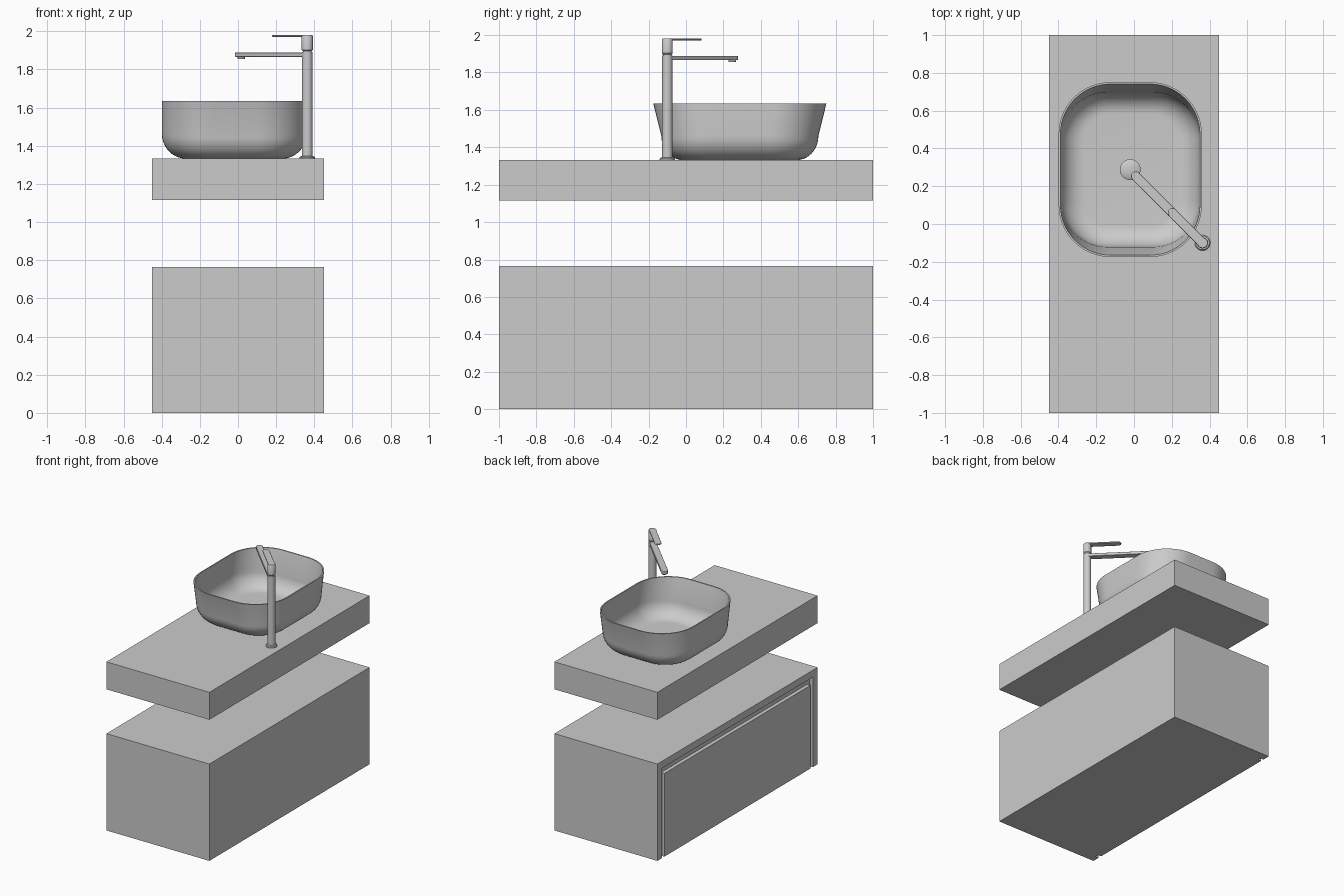
import bpy, bmesh, math
from mathutils import Vector

if "Cube" in bpy.data.objects:
    bpy.data.objects.remove(bpy.data.objects["Cube"])


def make(name, bm, smooth=False):
    bmesh.ops.recalc_face_normals(bm, faces=bm.faces)
    me = bpy.data.meshes.new(name)
    bm.to_mesh(me)
    bm.free()
    ob = bpy.data.objects.new(name, me)
    bpy.context.collection.objects.link(ob)
    if smooth:
        bpy.ops.object.select_all(action='DESELECT')
        ob.select_set(True)
        bpy.context.view_layer.objects.active = ob
        bpy.ops.object.shade_smooth_by_angle(angle=math.radians(35))
    return ob


def prism(name, pts, offset, smooth=False):
    """Extrude a closed 3D outline along offset."""
    bm = bmesh.new()
    f = bm.faces.new([bm.verts.new(p) for p in pts])
    ext = bmesh.ops.extrude_face_region(bm, geom=[f], use_keep_orig=True)
    vs = [g for g in ext['geom'] if isinstance(g, bmesh.types.BMVert)]
    bmesh.ops.translate(bm, verts=vs, vec=offset)
    return make(name, bm, smooth)


def box(name, hx, hy, z0, z1):
    return prism(name, [(-hx, -hy, z0), (hx, -hy, z0), (hx, hy, z0), (-hx, hy, z0)], (0, 0, z1 - z0))


def loft(name, rings):
    """Skin a list of equal closed rings, capping both ends."""
    bm = bmesh.new()
    vr = [[bm.verts.new(p) for p in r] for r in rings]
    n = len(vr[0])
    for a, b in zip(vr, vr[1:]):
        for i in range(n):
            j = (i + 1) % n
            bm.faces.new((a[i], a[j], b[j], b[i]))
    bm.faces.new(vr[0])
    bm.faces.new(vr[-1])
    return make(name, bm, True)


def turned(name, cx, cy, profile, n=40):
    return loft(name, [[(cx + r * math.cos(2 * math.pi * i / n), cy + r * math.sin(2 * math.pi * i / n), z)
                        for i in range(n)] for r, z in profile])


# Cabinet with a reveal groove around the drawer front on the -x side
cabinet = box("cabinet", 0.45, 1.0, 0, 0.765)
a, b, zt, zp = 0.94, 0.912, 0.71, 0.657
outline = [(-a, -0.1), (-a, zt), (a, zt), (a, -0.1), (b, -0.1), (b, zp), (-b, zp), (-b, -0.1)]
cutter = prism("groove_cutter", [(-0.5, y, z) for y, z in outline], (0.08, 0, 0))
cutter.hide_render = True
mod = cabinet.modifiers.new("groove", 'BOOLEAN')
mod.operation = 'DIFFERENCE'
mod.solver = 'EXACT'
mod.object = cutter
bpy.context.view_layer.objects.active = cabinet
bpy.ops.object.modifier_apply(modifier=mod.name)
bpy.data.objects.remove(cutter)

# Floating countertop
box("countertop", 0.45, 1.0, 1.115, 1.332)

# Vessel basin: rounded-rectangle loft, up the outside and down the inside
BX, BY = -0.02, 0.288


def ring(hx, hy, r, z, n=14):
    pts = []
    for k, (sx, sy) in enumerate([(1, 1), (-1, 1), (-1, -1), (1, -1)]):
        for i in range(n + 1):
            t = math.pi / 2 * (k + i / n)
            pts.append((BX + sx * (hx - r) + r * math.cos(t), BY + sy * (hy - r) + r * math.sin(t), z))
    return pts


def shell(inset, floor):
    rings, fillet = [], 0.13
    for i in range(11):
        t = math.pi / 2 * i / 10
        k = math.sin(t)
        z = floor + fillet * (1 - math.cos(t))
        rings.append(ring(0.25 + 0.129 * k - inset, 0.305 + 0.115 * k - inset, 0.14 + 0.12 * k - inset, z))
    rings.append(ring(0.379 - inset, 0.463 - inset, 0.275 - inset, 1.635))
    return rings


loft("basin", shell(0, 1.332) + shell(0.01, 1.345)[::-1])
turned("drain_cover", BX, BY, [(0.04, 1.34), (0.055, 1.355), (0.055, 1.362), (0.045, 1.368), (0.02, 1.372), (0.005, 1.373)])

# Tall tap: flanged column, capped by a lever body
TX, TY = 0.363, -0.1
turned("tap_column", TX, TY, [(0.041, 1.332), (0.041, 1.338), (0.036, 1.344), (0.028, 1.346), (0.028, 1.892)])
turned("tap_cap", TX, TY, [(0.023, 1.89), (0.023, 1.896), (0.029, 1.903), (0.029, 1.976), (0.026, 1.981)])


def bar(name, start, length, half, z0, z1, n=12):
    """Flat bar with a rounded tip running diagonally over the basin."""
    d, s = Vector((-1, 1, 0)).normalized(), Vector((1, 1, 0)).normalized()
    o = Vector((TX, TY, z0))
    pts = [o + d * start + s * half]
    for i in range(n + 1):
        t = math.pi * i / n
        pts.append(o + d * (length + half * math.sin(t)) + s * half * math.cos(t))
    pts.append(o + d * start - s * half)
    ob = prism(name, pts, (0, 0, z1 - z0), True)
    bev = ob.modifiers.new("soft_edge", 'BEVEL')
    bev.width, bev.segments = 0.003, 2
    return ob


bar("tap_spout", 0.0, 0.5, 0.025, 1.866, 1.889)
bar("tap_lever", 0.0, 0.225, 0.025, 1.971, 1.981)
turned("aerator", TX - 0.49 * 0.7071, TY + 0.49 * 0.7071, [(0.019, 1.856), (0.02, 1.858), (0.02, 1.868)])
